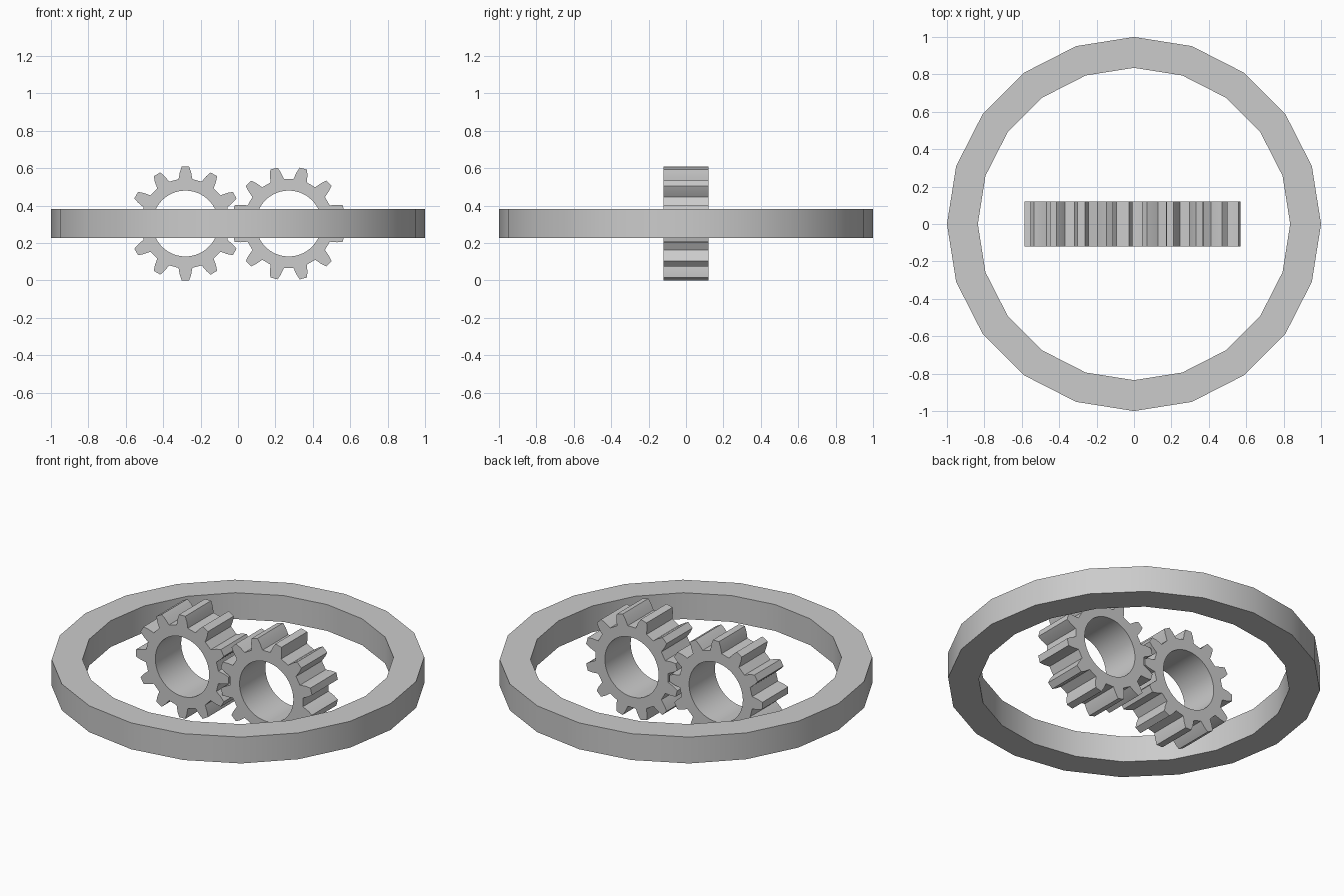
import bpy, bmesh, math

if "Cube" in bpy.data.objects:
    bpy.data.objects.remove(bpy.data.objects["Cube"])

ZC = 0.3045


def extrude_band(name, outer, inner, half, vertical):
    """Closed band between matching outer and inner loops, extruded both ways."""
    bm = bmesh.new()

    def put(p, h):
        return bm.verts.new((p[0], p[1], h) if vertical else (p[0], h, p[1]))

    n = len(outer)
    loops = [[put(p, h) for p in pts]
             for pts, h in ((outer, half), (outer, -half), (inner, -half), (inner, half))]
    for k in range(4):
        a, b = loops[k], loops[(k + 1) % 4]
        for i in range(n):
            j = (i + 1) % n
            bm.faces.new((a[i], a[j], b[j], b[i]))
    bmesh.ops.recalc_face_normals(bm, faces=bm.faces)
    mesh = bpy.data.meshes.new(name)
    bm.to_mesh(mesh)
    bm.free()
    ob = bpy.data.objects.new(name, mesh)
    bpy.context.collection.objects.link(ob)
    bpy.ops.object.select_all(action='DESELECT')
    ob.select_set(True)
    bpy.context.view_layer.objects.active = ob
    bpy.ops.object.shade_smooth_by_angle(angle=math.radians(30))
    return ob


def polar(r, a):
    return (r * math.cos(a), r * math.sin(a))


def gear(name, x, phase):
    # half of one tooth: radius and half width, from root to tip
    flank = [(0.24, 0.037), (0.277, 0.030), (0.3045, 0.020)]
    tooth = [(r, -w / r) for r, w in flank] + [(r, w / r) for r, w in reversed(flank)]
    teeth = 12
    outer, inner = [], []
    for t in range(teeth):
        base = phase + t * math.tau / teeth
        for k, (r, a) in enumerate(tooth):
            outer.append(polar(r, base + a))
            inner.append(polar(0.176, base + (k - 2.5) / 6 * math.tau / teeth))
    ob = extrude_band(name, outer, inner, 0.121, False)
    ob.location = (x, 0, ZC)


# outer ring, 20 sides
angles = [i * math.tau / 20 for i in range(20)]
ring = extrude_band("outer_ring", [polar(1.0, a) for a in angles],
                    [polar(0.835, a) for a in angles], 0.078, True)
ring.location.z = ZC

# meshing gears, the right one turned by half a tooth
gear("left_gear", -0.281, 0.0)
gear("right_gear", 0.271, math.radians(15))
